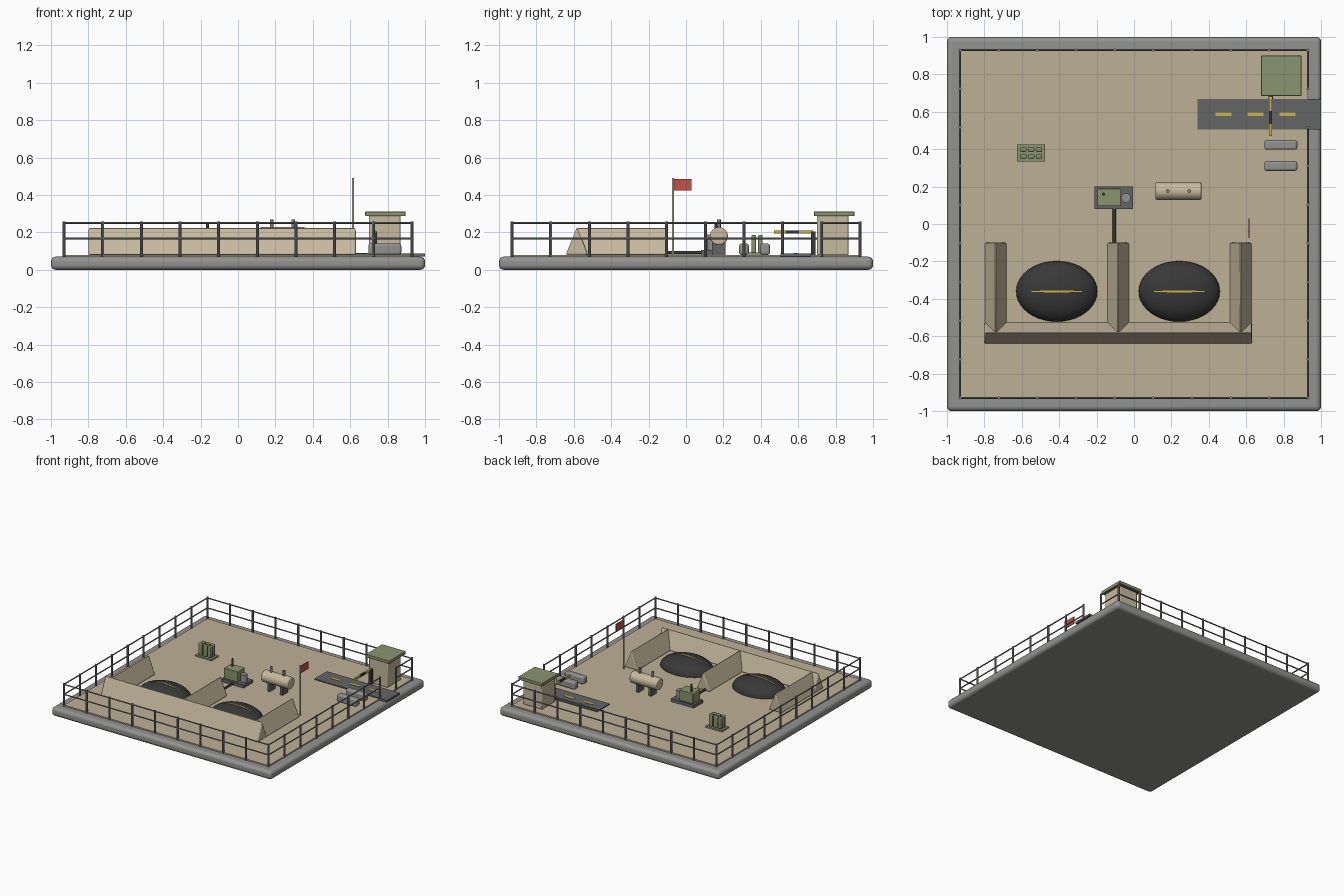
import bpy, bmesh, math
from mathutils import Vector

if "Cube" in bpy.data.objects:
    bpy.data.objects.remove(bpy.data.objects["Cube"], do_unlink=True)


def material(name, r, g, b):
    m = bpy.data.materials.new(name)
    m.use_nodes = True
    m.diffuse_color = (r, g, b, 1)
    m.node_tree.nodes["Principled BSDF"].inputs["Base Color"].default_value = (r, g, b, 1)
    return m


SAND = material("sand", .51, .44, .30)
TAN = material("pale tan", .57, .49, .34)
CONCRETE = material("concrete grey", .29, .29, .28)
STEEL = material("steel grey", .22, .22, .23)
ASPHALT = material("asphalt", .125, .128, .13)
GREEN = material("olive green", .26, .30, .16)
YELLOW = material("yellow paint", .60, .46, .06)
RED = material("red cloth", .55, .08, .06)
BLACK = material("black rubber", .04, .04, .04)

GROUND = .08


def finish(bm, name, mat, bevel=0, segments=2, smooth=True):
    bmesh.ops.recalc_face_normals(bm, faces=bm.faces)
    me = bpy.data.meshes.new(name)
    bm.to_mesh(me)
    bm.free()
    ob = bpy.data.objects.new(name, me)
    bpy.context.collection.objects.link(ob)
    me.materials.append(mat)
    if smooth:
        bpy.ops.object.select_all(action='DESELECT')
        ob.select_set(True)
        bpy.context.view_layer.objects.active = ob
        bpy.ops.object.shade_smooth_by_angle(angle=math.radians(35))
    if bevel:
        mod = ob.modifiers.new("bevel", 'BEVEL')
        mod.width, mod.segments = bevel, segments
    return ob


def box(name, mat, x, y, z, bevel=0, segments=2):
    """Box from (low, high) ranges on each axis."""
    bm = bmesh.new()
    bmesh.ops.create_cube(bm, size=1)
    for v in bm.verts:
        v.co = [(a + b) / 2 + c * (b - a) for (a, b), c in zip((x, y, z), v.co)]
    return finish(bm, name, mat, bevel, segments, smooth=bevel > 0)


def rod(name, mat, start, end, radius, sides=12, bevel=0):
    a, b = Vector(start), Vector(end)
    bm = bmesh.new()
    bmesh.ops.create_cone(bm, cap_ends=True, segments=sides, radius1=radius,
                          radius2=radius, depth=(b - a).length)
    bm.transform((b - a).to_track_quat('Z', 'Y').to_matrix().to_4x4())
    bmesh.ops.translate(bm, verts=bm.verts, vec=(a + b) / 2)
    return finish(bm, name, mat, bevel)


def ridge(name, start, end, half=.06, height=.148):
    """Triangular earth bank between two ground points."""
    a, b = Vector(start), Vector(end)
    side = (b - a).normalized().cross(Vector((0, 0, 1))) * half
    bm = bmesh.new()
    rings = [[bm.verts.new(p + o) for o in (-side, side, Vector((0, 0, height)))]
             for p in (a, b)]
    for ring in rings:
        bm.faces.new(ring)
    for i in range(3):
        j = (i + 1) % 3
        bm.faces.new((rings[0][i], rings[0][j], rings[1][j], rings[1][i]))
    return finish(bm, name, TAN, .008)


# Base slab and ground
box("base_slab", CONCRETE, (-1, 1), (-1, 1), (0, .07), .025, 4)
box("sand_ground", SAND, (-.93, .93), (-.93, .93), (.06, GROUND))

# Perimeter fence with a gate gap on the left side
EDGE, BAYS = .93, 9
stops = [-EDGE + 2 * EDGE * i / BAYS for i in range(BAYS + 1)]
corners = set()
for s in stops:
    corners.update({(s, -EDGE), (s, EDGE), (-EDGE, s), (EDGE, s)})
for x, y in sorted(corners):
    rod("fence_post", STEEL, (x, y, .07), (x, y, .258), .008, 8)
spans = [((-EDGE, -EDGE), (EDGE, -EDGE)), ((-EDGE, EDGE), (EDGE, EDGE)),
         ((-EDGE, -EDGE), (-EDGE, EDGE)),
         ((EDGE, -EDGE), (EDGE, stops[7])), ((EDGE, stops[8]), (EDGE, EDGE))]
for a, b in spans:
    for z in (.168, .25):
        rod("fence_rail", STEEL, (*a, z), (*b, z), .005, 8)

# Earth banks around the fuel bays
ridge("front_bank", (-.80, -.583, GROUND), (.63, -.583, GROUND))
for x in (-.74, -.085, .57):
    ridge("divider_bank", (x, -.583, GROUND), (x, -.10, GROUND))

# Fuel bladders with a painted seam
RX, RY, RZ, BY = .217, .162, .095, -.36
for cx in (-.413, .242):
    bm = bmesh.new()
    bmesh.ops.create_uvsphere(bm, u_segments=40, v_segments=20, radius=1)
    bmesh.ops.bisect_plane(bm, geom=bm.verts[:] + bm.edges[:] + bm.faces[:],
                           plane_co=(0, 0, 0), plane_no=(0, 0, 1), clear_inner=True)
    bmesh.ops.scale(bm, vec=(RX, RY, RZ), verts=bm.verts)
    bmesh.ops.translate(bm, vec=(cx, BY, GROUND), verts=bm.verts)
    finish(bm, "fuel_bladder", BLACK)
    bm = bmesh.new()
    rows = []
    for i in range(13):
        dx = -.135 + .27 * i / 12
        w = .005 if abs(dx) < .075 else .003
        z = GROUND + RZ * math.sqrt(1 - (dx / RX) ** 2)
        rows.append([bm.verts.new((cx + dx, BY + sy * w, z + dz))
                     for sy, dz in ((-1, -.003), (-1, .003), (1, .003), (1, -.003))])
    for p, q in zip(rows, rows[1:]):
        for k in range(4):
            bm.faces.new((p[k], p[k - 1], q[k - 1], q[k]))
    bm.faces.new(rows[0])
    bm.faces.new(rows[-1])
    finish(bm, "bladder_seam", YELLOW)

# Pump unit and its pipe
box("pump_pad", ASPHALT, (-.21, -.005), (.08, .20), (GROUND, .105))
box("pump_housing", GREEN, (-.195, -.07), (.095, .19), (.105, .19), .004)
rod("pump_drum", CONCRETE, (-.043, .14, .105), (-.043, .14, .165), .025, 20)
rod("exhaust", BLACK, (-.163, .16, .18), (-.163, .16, .25), .008)
rod("fuel_pipe", BLACK, (-.105, -.14, .092), (-.105, .09, .092), .009)

# Horizontal storage tank on saddles
rod("storage_tank", TAN, (.115, .176, .18), (.36, .176, .18), .048, 32, .008)
for x in (.18, .295):
    rod("tank_vent", STEEL, (x, .176, .22), (x, .176, .27), .01)
    box("tank_saddle", ASPHALT, (x - .012, x + .012), (.14, .212), (GROUND, .145))

# Fuel can rack
box("can_pallet", GREEN, (-.625, -.475), (.335, .425), (GROUND, .092))
for x in (-.592, -.55, -.508):
    for y in (.362, .398):
        box("fuel_can", GREEN, (x - .017, x + .017), (y - .012, y + .012),
            (.09, .187), .006)

# Road with centre dashes
box("road", ASPHALT, (.34, 1), (.505, .668), (.07, .087))
for x in (.435, .608, .778):
    box("road_dash", YELLOW, (x, x + .085), (.577, .597), (.086, .09))

# Guard house
box("guard_house", TAN, (.70, .87), (.70, .87), (GROUND, .29), .005)
box("guard_roof", GREEN, (.68, .895), (.685, .90), (.287, .312), .003)

# Gate barrier
box("gate_post", BLACK, (.718, .742), (.667, .692), (GROUND, .205))
for mat, low, high in ((YELLOW, .47, .535), (BLACK, .535, .605), (YELLOW, .605, .68)):
    box("gate_arm", mat, (.722, .738), (low, high), (.193, .209))

# Concrete road blocks
for y in (.31, .423):
    box("road_block", CONCRETE, (.697, .873), (y - .026, y + .026), (GROUND, .14), .012, 3)

# Flag
rod("flag_pole", TAN, (.615, -.07, GROUND), (.615, -.07, .49), .006)
box("flag", RED, (.612, .618), (-.065, .03), (.425, .485))
